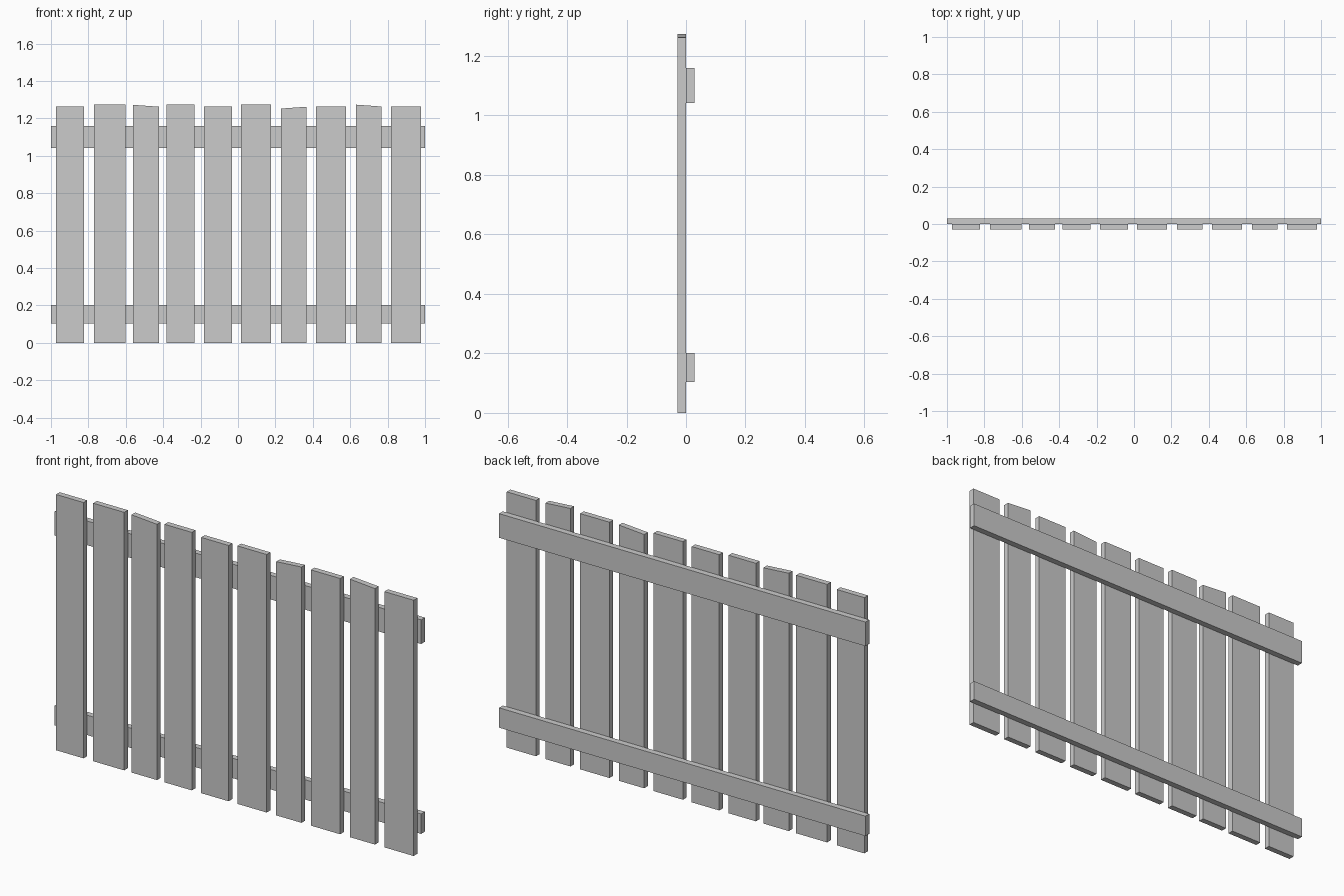
import bpy
import bmesh

if "Cube" in bpy.data.objects:
    bpy.data.objects.remove(bpy.data.objects["Cube"])


def board(name, x0, x1, y0, y1, z0, top_left, top_right):
    """Flat board whose top edge may slope from left to right."""
    bm = bmesh.new()
    outline = [(x0, z0), (x1, z0), (x1, top_right), (x0, top_left)]
    face = bm.faces.new([bm.verts.new((x, y0, z)) for x, z in outline])
    ext = bmesh.ops.extrude_face_region(bm, geom=[face])
    moved = [v for v in ext["geom"] if isinstance(v, bmesh.types.BMVert)]
    bmesh.ops.translate(bm, verts=moved, vec=(0, y1 - y0, 0))
    bmesh.ops.recalc_face_normals(bm, faces=bm.faces[:])
    mesh = bpy.data.meshes.new(name)
    bm.to_mesh(mesh)
    bm.free()
    obj = bpy.data.objects.new(name, mesh)
    bpy.context.collection.objects.link(obj)
    return obj


T = 0.029  # board thickness

# Upright pickets: left, right, top-left height, top-right height
pickets = [
    (-0.973, -0.823, 1.262, 1.262),
    (-0.770, -0.601, 1.273, 1.273),
    (-0.561, -0.422, 1.272, 1.262),
    (-0.381, -0.232, 1.273, 1.273),
    (-0.181, -0.031, 1.262, 1.262),
    (0.017, 0.177, 1.273, 1.273),
    (0.229, 0.367, 1.252, 1.262),
    (0.418, 0.578, 1.262, 1.262),
    (0.631, 0.768, 1.273, 1.263),
    (0.819, 0.979, 1.262, 1.262),
]
for i, (x0, x1, tl, tr) in enumerate(pickets, 1):
    board(f"picket_{i}", x0, x1, -T, -0.0005, 0, tl, tr)

# Horizontal rails behind the pickets
for name, z0, z1 in (("lower_rail", 0.104, 0.202), ("upper_rail", 1.041, 1.16)):
    board(name, -1, 1, -0.0005, T, z0, z1, z1)
